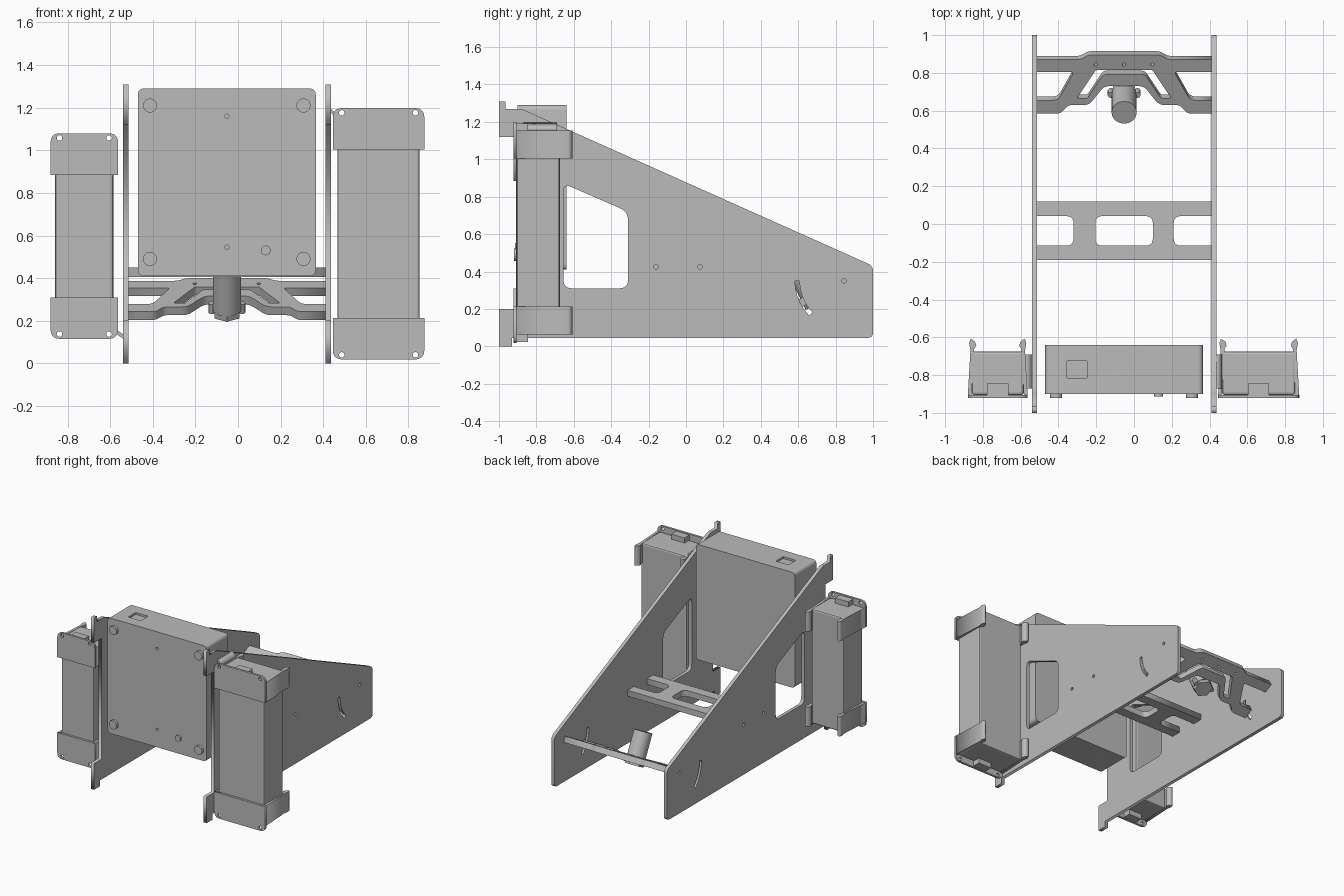
import bpy, math
from mathutils import Matrix, Vector

cube = bpy.data.objects.get("Cube")
if cube:
    bpy.data.objects.remove(cube, do_unlink=True)

grey = bpy.data.materials.new("plain grey")
grey.use_nodes = True
grey.diffuse_color = (0.5, 0.5, 0.5, 1)
grey.node_tree.nodes["Principled BSDF"].inputs["Base Color"].default_value = (0.5, 0.5, 0.5, 1)

# Frames that stand a flat drawing up: side (y, z), front (x, z)
SIDE = Matrix(((0, 0, 1, 0), (1, 0, 0, 0), (0, 1, 0, 0), (0, 0, 0, 1)))
FRONT = Matrix(((1, 0, 0, 0), (0, 0, -1, 0), (0, 1, 0, 0), (0, 0, 0, 1)))


def finish(ob, name):
    ob.name = name
    ob.data.materials.clear()
    ob.data.materials.append(grey)
    return ob


def rounded(points, default=0.0):
    """Outline with filleted corners; a point may carry its own radius."""
    out = []
    for i, p in enumerate(points):
        r = p[2] if len(p) > 2 else default
        c = Vector(p[:2])
        a = Vector(points[i - 1][:2]) - c
        b = Vector(points[(i + 1) % len(points)][:2]) - c
        if r == 0:
            out.append(c)
            continue
        a = c + a.normalized() * min(r, a.length * 0.49)
        b = c + b.normalized() * min(r, b.length * 0.49)
        for k in range(6):
            t = k / 5
            out.append(a * (1 - t) ** 2 + c * 2 * t * (1 - t) + b * t * t)
    return out


def rect(a0, b0, a1, b1, r=0.0):
    return rounded([(a0, b0), (a1, b0), (a1, b1), (a0, b1)], r)


def disc(a, b, r, n=16):
    return [Vector((a + r * math.cos(math.tau * i / n), b + r * math.sin(math.tau * i / n)))
            for i in range(n)]


def plate(name, loops, low, high, frame=Matrix()):
    """Flat sheet: first loop is the outline, the others are holes."""
    cu = bpy.data.curves.new(name, 'CURVE')
    cu.dimensions = '2D'
    cu.fill_mode = 'BOTH'
    cu.extrude = (high - low) / 2
    for loop in loops:
        sp = cu.splines.new('POLY')
        sp.points.add(len(loop) - 1)
        for pt, v in zip(sp.points, loop):
            pt.co = (v[0], v[1], 0, 1)
        sp.use_cyclic_u = True
    tmp = bpy.data.objects.new(name, cu)
    bpy.context.collection.objects.link(tmp)
    bpy.context.view_layer.update()
    dg = bpy.context.evaluated_depsgraph_get()
    me = bpy.data.meshes.new_from_object(tmp.evaluated_get(dg))
    bpy.data.objects.remove(tmp, do_unlink=True)
    me.transform(frame @ Matrix.Translation((0, 0, (low + high) / 2)))
    ob = bpy.data.objects.new(name, me)
    bpy.context.collection.objects.link(ob)
    return finish(ob, name)


def box(name, lo, hi, bevel=0.0):
    lo, hi = Vector(lo), Vector(hi)
    bpy.ops.mesh.primitive_cube_add(size=1, location=(lo + hi) / 2)
    ob = bpy.context.object
    ob.data.transform(Matrix.Diagonal((*(hi - lo), 1)))
    if bevel:
        m = ob.modifiers.new("edge", 'BEVEL')
        m.width, m.segments = bevel, 2
    return finish(ob, name)


def cylinder(name, r, depth, matrix, sides=32):
    bpy.ops.mesh.primitive_cylinder_add(radius=r, depth=depth, vertices=sides)
    ob = bpy.context.object
    ob.data.transform(matrix)
    bpy.ops.object.shade_smooth_by_angle()
    return finish(ob, name)


# Side panels: tapered outline, window, screw holes and curved slot
outline = rounded([(-1, 1.12), (-1, 1.31), (-.965, 1.31), (-.965, 1.27), (-.88, 1.27, .02),
                   (1, .43, .03), (1, .045, .03), (-.93, .045), (-.93, 0), (-1, 0),
                   (-1, .2), (-.91, .2), (-.91, 1.12)])
window = rounded([(-.655, .31), (-.31, .31), (-.31, .72), (-.655, .87)], .045)
PIVOT = Vector((.845, .35))
slot = []
for radius, sweep in ((.262, range(0, 11)), (.238, range(10, -1, -1))):
    for k in sweep:
        t = math.radians(180 + 4.5 * k)
        slot.append(PIVOT + radius * Vector((math.cos(t), math.sin(t))))
panel_loops = [outline, window, slot, disc(-.16, .425, .012), disc(.075, .425, .012),
               disc(*PIVOT, .012)]
for name, x in (("left_panel", .41), ("right_panel", -.54)):
    plate(name, panel_loops, x, x + .026, SIDE)

# Cross brace between the panels, open at both ends
MID = -.0525
IN0, IN1 = -.515, .411
brace = rounded([(IN0, -.19), (IN1, -.19), (IN1, -.115), (.21, -.115, .04), (.21, .042, .04),
                 (IN1, .042), (IN1, .118), (IN0, .118), (IN0, .042), (-.32, .042, .04),
                 (-.32, -.115, .04), (IN0, -.115)])
plate("cross_brace", [brace, rect(-.205, -.115, .1, .042, .04)], .405, .45)

# Tilted motor bracket, drawn as a half outline and mirrored
TILT = math.radians(27)
tilted = Matrix.Translation((MID, PIVOT.x, PIVOT.y)) @ Matrix.Rotation(TILT, 4, 'X')


def mirrored(half):
    pts = [(x, (y - PIVOT.x) / math.cos(TILT), r) for x, y, r in half]
    return rounded(pts + [(-x, y, r) for x, y, r in reversed(pts)])


truss = mirrored([(.19, .905, .02), (.23, .88, .02), (.463, .88, 0), (.463, .815, 0),
                  (.265, .815, .02), (.35, .665, .03), (.463, .665, 0), (.463, .595, 0),
                  (.335, .595, .02), (.295, .64, .02), (.185, .64, .03), (.105, .74, .03)])
gap = mirrored([(.15, .825, .01), (.25, .675, .01), (.195, .675, .01), (.11, .802, .02)])
plate("motor_bracket", [truss, gap] + [disc(x, .01, .009, 12) for x in (-.15, 0, .15)],
      -.022, .022, tilted)

# Motor standing square on the bracket
U = -.185
cylinder("motor", .066, .215, tilted @ Matrix.Translation((0, U, .09)))
cylinder("motor_base", .068, .03, tilted @ Matrix.Translation((0, U, -.03)), 6)
for s in (-1, 1):
    cylinder("motor_lug", .017, .05, tilted @ Matrix.Translation((s * .07, U + .01, -.01)), 12)

# Central case with rounded edges, feet and a shallow recess in the top
case = plate("case", [rect(-.47, .41, .365, 1.29, .03),
                      disc(MID, 1.16, .01), disc(MID, .545, .01)], .645, .9, FRONT)
plate("case_back", [rect(-.47, .41, .365, 1.29, .03)], .64, .647, FRONT)
recess = box("recess_cutter", (-.355, -.815, 1.275), (-.25, -.725, 1.35))
recess.hide_render = True
recess.hide_viewport = True
cut = case.modifiers.new("recess", 'BOOLEAN')
cut.object, cut.operation = recess, 'DIFFERENCE'
for x in (-.413, .307):
    for z in (.49, 1.21):
        plate("case_foot", [disc(x, z, .033, 24)], .9, .92, FRONT)
plate("case_button", [disc(.13, .53, .023, 24)], .9, .914, FRONT)


# Side modules: a long body held by a clip at each end
def clip(side, x0, x1, end, s):
    inner = end - s * .195
    wall = end - s * .045
    z0, z1 = sorted((inner, wall))
    outer = rounded([(x0, inner), (x1, inner), (x1, end, .045), (x0, end, .045)])
    holes = [disc(x, end - s * .022, .013, 12) for x in (x0 + .042, x1 - .042)]
    plate(side + "_clip_face", [outer] + holes, .905, .922, FRONT)
    mid = (x0 + x1) / 2
    a, b = sorted((wall - s * .01, end - s * .006))
    box(side + "_clip_tongue", (mid - .056, -.91, a), (mid + .056, -.845, b))
    for x, d in ((x0, 1), (x1, -1)):
        # Wall leans inward and ends in a rounded hook
        section = [(x, -.91), (x + d * .02, -.91), (x + d * .034, -.66),
                   (x + d * .045, -.645), (x + d * .038, -.622), (x + d * .016, -.607),
                   (x + d * .007, -.63), (x + d * .014, -.67)]
        plate(side + "_clip_wall", [section], z0, z1)


def module(side, x0, x1, z0, z1, s):
    box(side + "_module_body", (x0 + .022, -.905, z0 + .045), (x1 - .022, -.675, z1 - .045), .012)
    clip(side, x0, x1, z1, 1)
    clip(side, x0, x1, z0, -1)
    # Slanted mount joining the module to its panel
    px, mx = (.434, x0 + .02) if s > 0 else (-.538, x1 - .02)
    end = z1 if s > 0 else z0
    arm = [(px, end), (px, end - s * .02), (mx, end - s * .052), (mx, end - s * .03)]
    plate(side + "_module_mount", [arm], .69, .87, FRONT)


module("left", .445, .875, .018, 1.198, 1)
module("right", -.88, -.563, .115, 1.08, -1)
